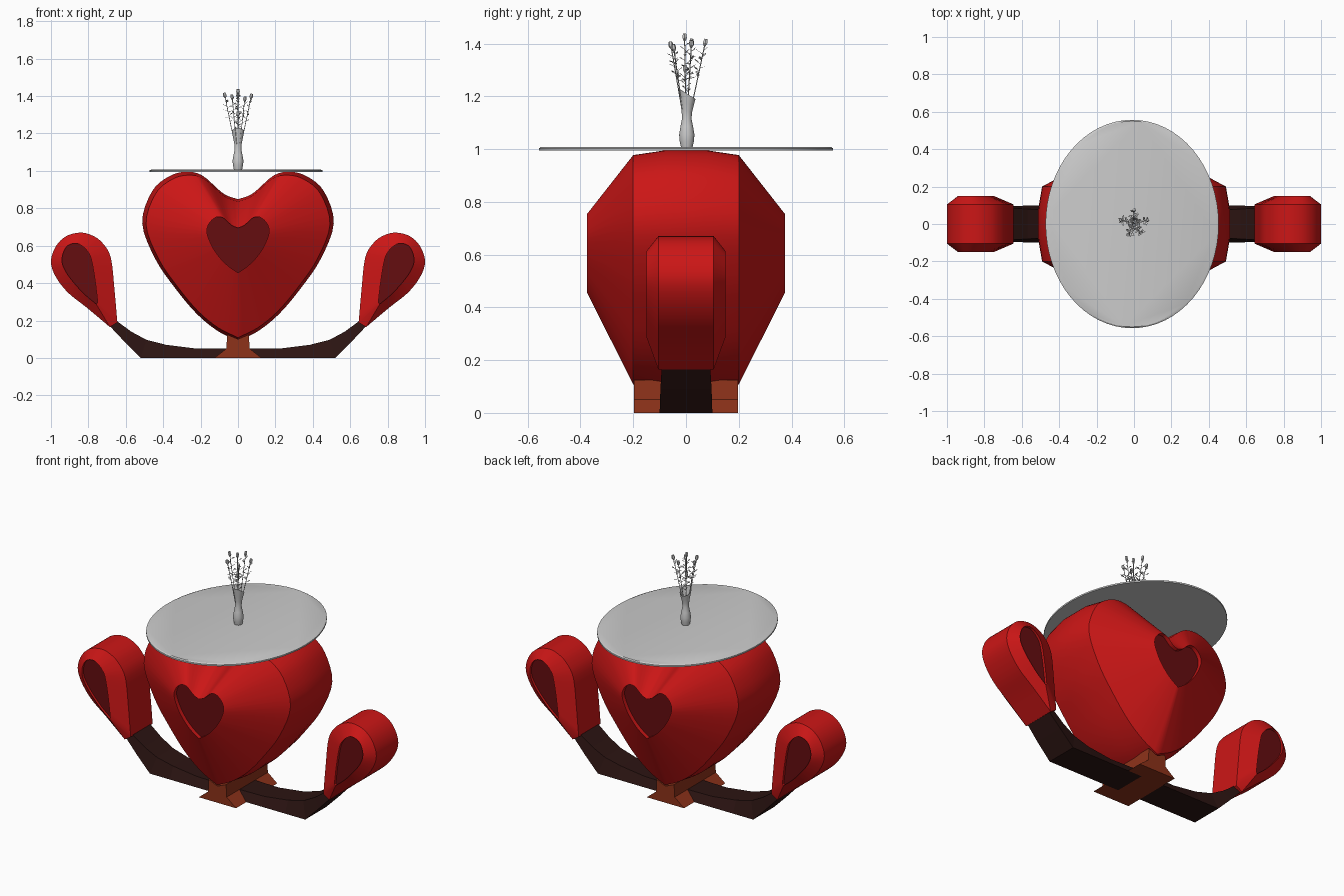
import bpy, bmesh, math, random
from mathutils import Vector

if "Cube" in bpy.data.objects:
    bpy.data.objects.remove(bpy.data.objects["Cube"])
random.seed(4)


def mat(name, c):
    m = bpy.data.materials.new(name)
    m.diffuse_color = (*c, 1)
    m.use_nodes = True
    m.node_tree.nodes["Principled BSDF"].inputs["Base Color"].default_value = m.diffuse_color
    return m


RED = mat("red_fabric", (0.6, 0.008, 0.008))
DARK = mat("dark_red", (0.13, 0.004, 0.005))
WOOD = mat("dark_wood", (0.025, 0.007, 0.006))
RUST = mat("rust_wood", (0.27, 0.032, 0.01))


def make(name, bm, mats=(), smooth=None):
    bmesh.ops.recalc_face_normals(bm, faces=bm.faces)
    me = bpy.data.meshes.new(name)
    bm.to_mesh(me)
    bm.free()
    ob = bpy.data.objects.new(name, me)
    bpy.context.collection.objects.link(ob)
    for m in mats:
        me.materials.append(m)
    if smooth:
        bpy.ops.object.select_all(action='DESELECT')
        ob.select_set(True)
        bpy.context.view_layer.objects.active = ob
        bpy.ops.object.shade_smooth_by_angle(angle=math.radians(smooth))
    return ob


def loft(bm, rings, cap=True):
    """Bridge closed rings of 3D points; returns first and last caps."""
    vs = [[bm.verts.new(p) for p in r] for r in rings]
    n = len(vs[0])
    for a, b in zip(vs, vs[1:]):
        for i in range(n):
            bm.faces.new((a[i], a[(i + 1) % n], b[(i + 1) % n], b[i]))
    return [bm.faces.new(vs[0]), bm.faces.new(vs[-1])] if cap else []


def spline(pts, k=4):
    """Catmull-Rom curve through the given 2D points."""
    p = [Vector(q) for q in pts]
    p = [2 * p[0] - p[1]] + p + [2 * p[-1] - p[-2]]
    out = []
    for a, b, c, d in zip(p, p[1:], p[2:], p[3:]):
        for j in range(k):
            t = j / k
            out.append(0.5 * (2 * b + (c - a) * t + (2 * a - 5 * b + 4 * c - d) * t * t
                              + (3 * b - a - 3 * c + d) * t ** 3))
    return out + [p[-2]]


def cushion(name, outer, inner, ymid, yside, yface, scale, centre, recess):
    """Padded shape with a sunken panel on its front and back."""
    c = Vector(centre)
    small = [c + (q - c) * scale for q in outer]
    half = [(inner, yface - recess), (inner, yface), (small, yside), (outer, ymid)]
    stack = [(l, -y) for l, y in half] + [(l, y) for l, y in reversed(half)]
    bm = bmesh.new()
    for f in loft(bm, [[(q.x, y, q.y) for q in l] for l, y in stack]):
        f.material_index = 1
    return make(name, bm, (RED, DARK), 35)


def mirrored(pts):
    return pts + [Vector((-q.x, q.y)) for q in pts[-2:0:-1]]


# Large heart body with sunken heart panels
heart = mirrored(spline([(0, .09), (.11, .145), (.22, .235), (.33, .365), (.44, .525), (.512, .72),
                         (.46, .89), (.37, .97), (.28, .995), (.19, .975), (.08, .88), (0, .848)]))
panel = mirrored(spline([(0, .455), (.04, .482), (.075, .512), (.108, .55), (.14, .6), (.166, .67),
                         (.155, .718), (.125, .748), (.1, .754), (.075, .746), (.035, .71), (0, .695)]))
cushion("heart_body", heart, panel, .08, .2, .375, .96, (0, .55), .025)

# Teardrop side cushions
drop = spline([(.645, .19), (.66, .36), (.68, .535), (.725, .615), (.78, .655), (.845, .67), (.92, .65),
               (.975, .595), (1, .515), (.975, .435), (.91, .35), (.81, .27), (.685, .165)])
drop_panel = spline([(.75, .295), (.765, .42), (.785, .53), (.805, .57), (.83, .596), (.866, .613), (.91, .6),
                     (.935, .56), (.94, .51), (.92, .46), (.88, .405), (.82, .34), (.758, .288)])
for side, s in (("right", 1), ("left", -1)):
    flip = lambda l: [Vector((q.x * s, q.y)) for q in l]
    cushion(side + "_cushion", flip(drop), flip(drop_panel), .05, .105, .15, 1, (0, 0), .015)

    # Curved arm: (x, z, half width) of bottom edge, then of top edge
    arm = [((.03, 0, .1), (.03, .05, .075)), ((.225, 0, .1), (.225, .05, .07)),
           ((.385, 0, .1), (.385, .07, .07)), ((.52, 0, .1), (.49, .097, .075)),
           ((.61, .09, .097), (.57, .14, .08)), ((.69, .175, .092), (.645, .195, .084))]
    bm = bmesh.new()
    loft(bm, [[(b[0] * s, -b[2], b[1]), (b[0] * s, b[2], b[1]),
               (t[0] * s, t[2], t[1]), (t[0] * s, -t[2], t[1])] for b, t in arm])
    make(side + "_arm", bm, (WOOD,))

# Flared base block
prof = [(-.125, 0), (.125, 0), (.062, .05), (.058, .125), (0, .1), (-.058, .125), (-.062, .05)]
bm = bmesh.new()
loft(bm, [[(x, y, z) for x, z in prof] for y in (-.197, .197)])
make("base_block", bm, (RUST,))


def oval(cx, cy, rx, ry, z, n, tilt=0):
    a = [2 * math.pi * i / n for i in range(n)]
    return [(cx + rx * math.cos(t), cy + ry * math.sin(t), z - tilt * math.sin(t)) for t in a]


# Oval table top
bm = bmesh.new()
loft(bm, [oval(-.01, 0, .463, .557, .994, 64), oval(-.01, 0, .463, .557, 1.003, 64),
          oval(-.01, 0, .45, .55, 1.008, 64)])
make("table_top", bm, (), 30)

# Vase with slanted open rim
vase = [(.022, 1.007, 0), (.027, 1.03, 0), (.029, 1.055, 0), (.024, 1.085, 0), (.018, 1.115, 0),
        (.02, 1.145, .005), (.026, 1.175, .011), (.033, 1.21, .02), (.03, 1.21, .02), (.017, 1.14, .005)]
bm = bmesh.new()
loft(bm, [oval(0, .003, r, r, z, 20, t) for r, z, t in vase])
make("vase", bm, (), 40)

# Flower stems with buds and leaves
bm = bmesh.new()


def tube(a, b, r0, r1, n=5):
    q = (b - a).to_track_quat('Z', 'Y')
    loft(bm, [[p + q @ Vector((r * math.cos(6.2832 * i / n), r * math.sin(6.2832 * i / n), 0))
               for i in range(n)] for p, r in ((a, r0), (b, r1))])


def leaf(p, d, size):
    w = d.cross(Vector((0, 0, 1))).normalized() * size * .28
    bm.faces.new([bm.verts.new(v) for v in (p, p + d * size * .5 + w, p + d * size, p + d * size * .5 - w)])


tips = [(-.068, .02, 1.39), (0, -.005, 1.41), (.068, .02, 1.385), (-.03, -.055, 1.38),
        (.035, -.045, 1.37), (0, .07, 1.39), (0, -.003, 1.29)]
for tip in tips:
    tip = Vector(tip)
    root = Vector((tip.x * .12, tip.y * .12, 1.1))
    tube(root, tip, .002, .002)
    up = (tip - root).normalized()
    tube(tip, tip + up * .012, .004, .010, 6)
    tube(tip + up * .012, tip + up * .028, .010, .007, 6)
    for j in range(9):
        p = root.lerp(tip, .58 + .045 * j)
        a = j * 2.4 + random.random()
        d = Vector((math.cos(a), math.sin(a), random.uniform(.2, .9))).normalized()
        tube(p, p + d * .012, .0012, .001, 3)
        leaf(p + d * .008, d, random.uniform(.018, .028))
make("flowers", bm)
